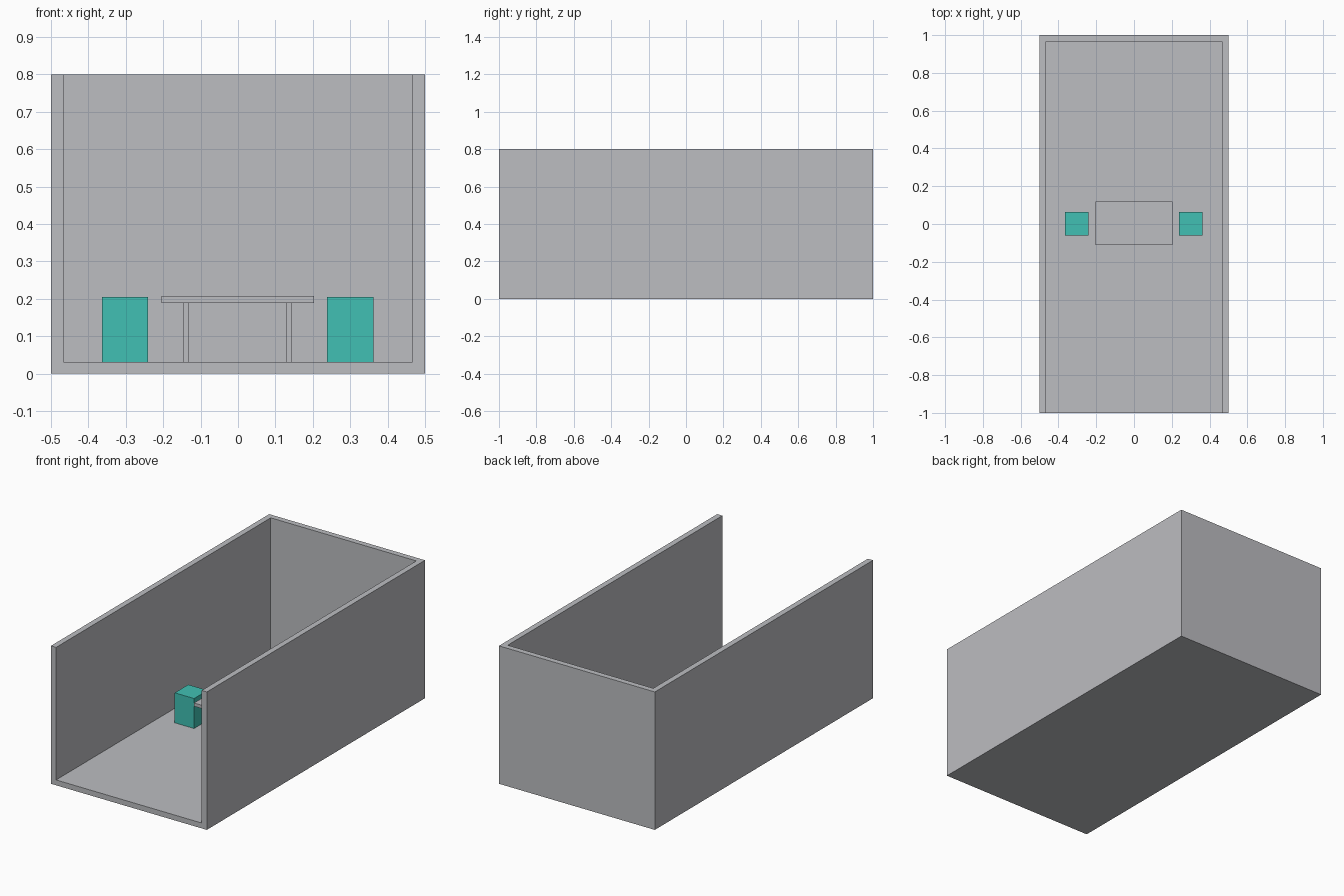
import bpy

if "Cube" in bpy.data.objects:
    bpy.data.objects.remove(bpy.data.objects["Cube"])


def material(name, rgb):
    m = bpy.data.materials.new(name)
    m.diffuse_color = (*rgb, 1.0)
    m.use_nodes = True
    m.node_tree.nodes["Principled BSDF"].inputs["Base Color"].default_value = m.diffuse_color
    return m


grey = material("light_grey", (0.503, 0.508, 0.533))
teal = material("teal", (0.053, 0.527, 0.451))


def box(name, x, y, z, mat):
    """Box from (min, max) ranges on each axis."""
    centre = [(r[0] + r[1]) / 2 for r in (x, y, z)]
    size = [r[1] - r[0] for r in (x, y, z)]
    bpy.ops.mesh.primitive_cube_add(size=1, location=centre)
    ob = bpy.context.object
    ob.name = name
    ob.scale = size
    bpy.ops.object.transform_apply(location=False, rotation=False, scale=True)
    ob.data.materials.append(mat)
    return ob


WALL = 0.033
FLOOR = 0.031

# Room shell: floor, two side walls and a back wall, open at front and top
cutter = box("room_cutter", (-0.5 + WALL, 0.5 - WALL), (-1.2, 1 - WALL), (FLOOR, 1.0), grey)
cutter.hide_render = True
room = box("room_shell", (-0.5, 0.5), (-1, 1), (0, 0.8), grey)
mod = room.modifiers.new("hollow", 'BOOLEAN')
mod.operation = 'DIFFERENCE'
mod.solver = 'EXACT'
mod.object = cutter
bpy.ops.object.modifier_apply(modifier=mod.name)
bpy.data.objects.remove(cutter)

# Table: thin top on four slim legs
box("table_top", (-0.205, 0.203), (-0.111, 0.118), (0.189, 0.208), grey)
for side, x in (("left", -0.139), ("right", 0.136)):
    for end, y in (("front", -0.076), ("back", 0.082)):
        box(f"table_leg_{end}_{side}", (x - 0.008, x + 0.008),
            (y - 0.008, y + 0.008), (FLOOR, 0.189), grey)

# Block stools at both ends of the table
for side, x in (("left", -0.302), ("right", 0.3)):
    box(f"stool_{side}", (x - 0.062, x + 0.062), (-0.06, 0.064), (FLOOR, 0.205), teal)
